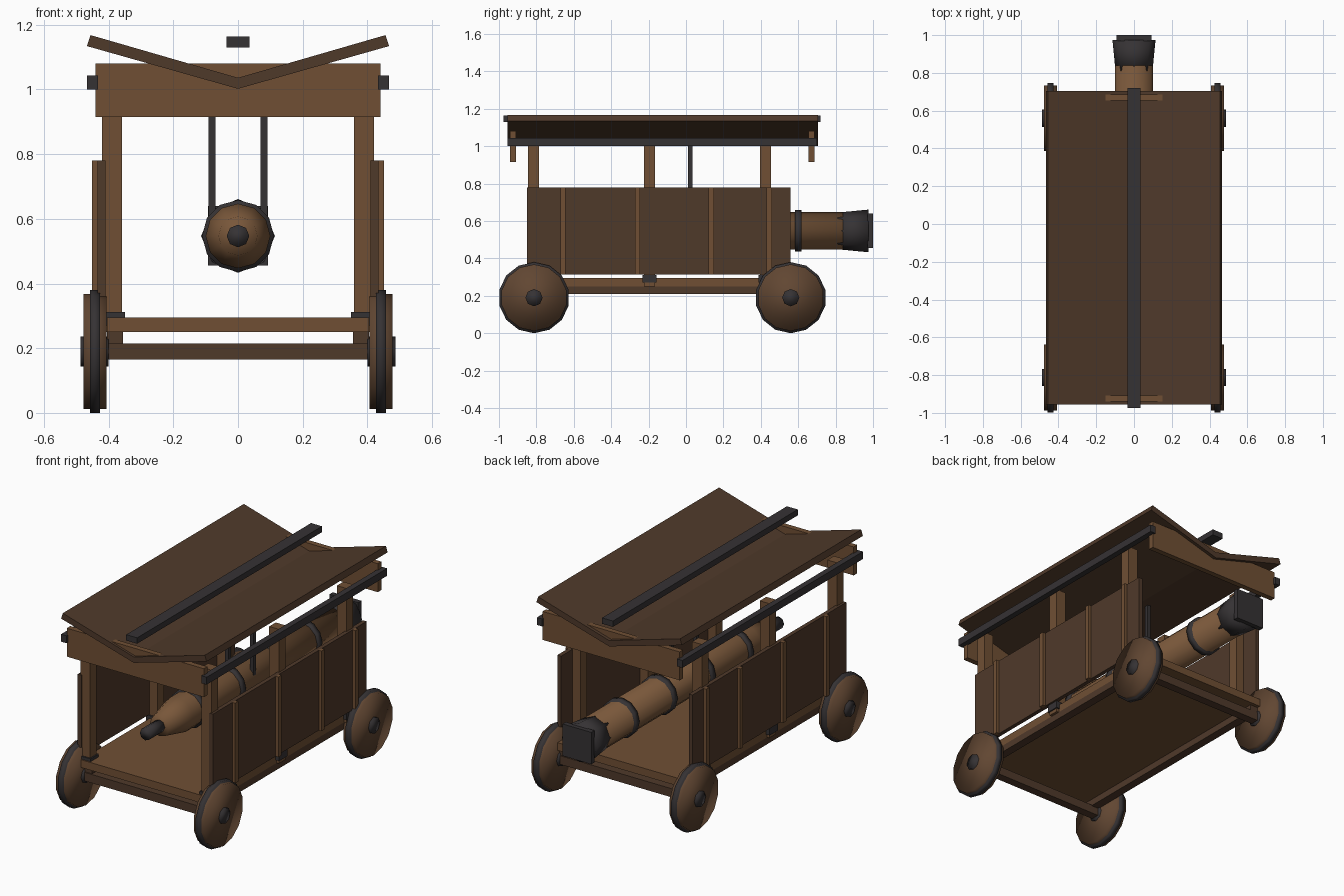
import bpy, bmesh, math
from mathutils import Matrix

if "Cube" in bpy.data.objects:
    bpy.data.objects.remove(bpy.data.objects["Cube"])


def mat(name, rgb):
    m = bpy.data.materials.new(name)
    m.diffuse_color = (*rgb, 1)
    m.use_nodes = True
    m.node_tree.nodes["Principled BSDF"].inputs["Base Color"].default_value = m.diffuse_color
    return m


WOOD = mat("wood", (0.16, 0.078, 0.034))
DARK = mat("dark wood", (0.078, 0.041, 0.023))
RAMWOOD = mat("ram wood", (0.19, 0.095, 0.042))
WHEEL = mat("wheel wood", (0.12, 0.062, 0.032))
IRON = mat("iron", (0.036, 0.032, 0.034))


def finish(bm, name, m, smooth=False):
    bmesh.ops.recalc_face_normals(bm, faces=bm.faces)
    me = bpy.data.meshes.new(name)
    bm.to_mesh(me)
    bm.free()
    me.materials.append(m)
    for p in me.polygons:
        p.use_smooth = smooth
    ob = bpy.data.objects.new(name, me)
    bpy.context.collection.objects.link(ob)
    return ob


def box(name, m, x, y, z):
    bm = bmesh.new()
    bmesh.ops.create_cube(bm, size=1)
    for v in bm.verts:
        for i, r in enumerate((x, y, z)):
            v.co[i] = r[0] if v.co[i] < 0 else r[1]
    return finish(bm, name, m)


def pair(name, m, x, y, z):
    box(name + "_right", m, x, y, z)
    box(name + "_left", m, (-x[1], -x[0]), y, z)


def lathe(name, m, profile, sides, axis, centre, smooth=True):
    """Rings of (position along axis, radius), capped at both ends."""
    bm = bmesh.new()
    rings = []
    for t, r in profile:
        ring = []
        for i in range(sides):
            a = 2 * math.pi * i / sides
            c, s = r * math.cos(a), r * math.sin(a)
            co = (t, s, c) if axis == "x" else (s, t, c)
            ring.append(bm.verts.new(co))
        rings.append(ring)
    for a, b in zip(rings, rings[1:]):
        for i in range(sides):
            j = (i + 1) % sides
            bm.faces.new((a[i], a[j], b[j], b[i]))
    bm.faces.new(rings[0])
    bm.faces.new(rings[-1])
    bm.transform(Matrix.Translation(centre))
    return finish(bm, name, m, smooth)


# chassis
box("floor", WOOD, (-.405, .405), (-.86, .60), (.25, .295))
pair("floor_rail", DARK, (.355, .405), (-.83, .58), (.21, .25))
for y in (-.8125, .56):
    box("axle", DARK, (-.43, .43), (y - .025, y + .025), (.165, .215))

# wheels with iron tyre and hub
for y in (-.8125, .56):
    for s in (-1, 1):
        c = (0, y, .19)
        lathe("wheel", WHEEL, [(s * .407, .178), (s * .477, .178)], 14, "x", c)
        lathe("wheel_tyre", IRON, [(s * .427, .19), (s * .457, .19)], 14, "x", c)
        lathe("wheel_hub", IRON, [(s * .40, .046), (s * .487, .046)], 8, "x", c)

# posts with iron shoes
for y in (-.815, -.195, .425):
    pair("post", WOOD, (.358, .42), (y - .03, y + .03), (.25, 1.03))
    pair("post_shoe", IRON, (.35, .427), (y - .038, y + .038), (.27, .312))

# side walls with battens
pair("side_wall", DARK, (.41, .434), (-.85, .56), (.315, .78))
for y in (-.657, -.26, .135, .445):
    pair("wall_batten", WOOD, (.43, .452), (y - .014, y + .014), (.315, .78))

# roof: cross boards, iron rails, V-shaped boards, ridge bar
for y in (-.925, .67):
    box("cross_board", WOOD, (-.44, .44), (y - .016, y + .016), (.915, 1.08))
pair("roof_rail", IRON, (.433, .467), (-.955, .70), (1.0, 1.043))
box("ridge_bar", IRON, (-.035, .035), (-.975, .72), (1.13, 1.164))
bm = bmesh.new()
prof = [(0, 1.002), (.467, 1.134), (.456, 1.168), (0, 1.036), (-.456, 1.168), (-.467, 1.134)]
f, b = ([bm.verts.new((x, y, z)) for x, z in prof] for y in (-.955, .705))
for q in ((0, 1, 2, 3), (0, 3, 4, 5)):
    bm.faces.new([f[i] for i in q])
    bm.faces.new([b[i] for i in q])
for i in range(6):
    j = (i + 1) % 6
    bm.faces.new((f[i], f[j], b[j], b[i]))
finish(bm, "roof", DARK)

# ram: log, iron bands, tail pin, head, hangers
C = (0, 0, .547)
lathe("ram_log", RAMWOOD, [(-.72, .06), (-.55, .1), (.84, .1)], 12, "y", C)
lathe("ram_tail", IRON, [(-.85, .035), (-.70, .035)], 8, "y", C)
for y in (-.45, -.1, .25, .6):
    lathe("ram_band", IRON, [(y - .017, .111), (y + .017, .111)], 12, "y", C)
lathe("ram_head", IRON, [(.81, .098), (.975, .114)], 8, "y", C)
box("ram_head_plate", IRON, (-.092, .092), (.97, 1.0), (.455, .64))
pair("ram_hanger", IRON, (.07, .091), (.012, .034), (.55, 1.03))
